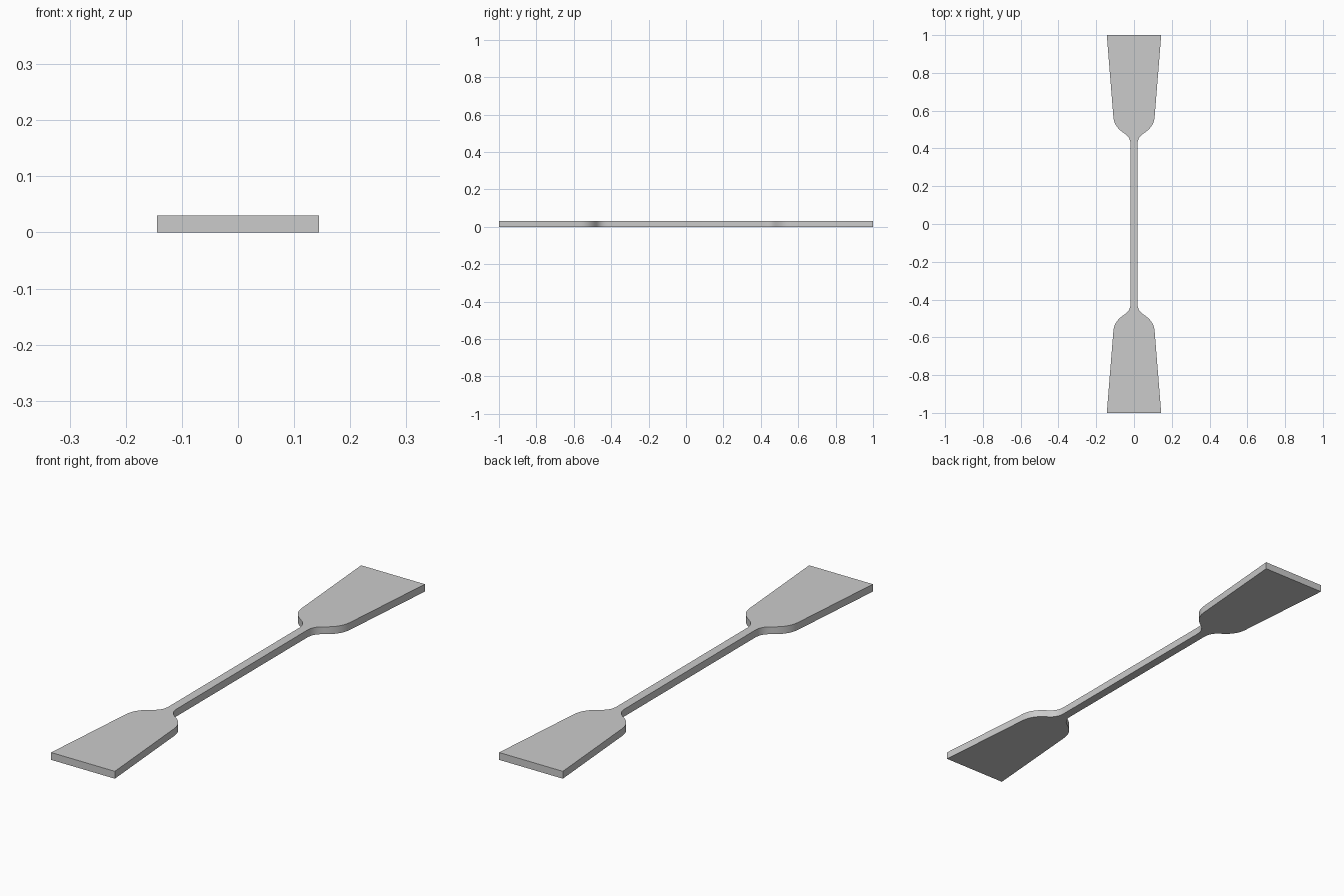
import bpy
import bmesh
from mathutils import Vector

cube = bpy.data.objects.get("Cube")
if cube:
    bpy.data.objects.remove(cube, do_unlink=True)

THICKNESS = 0.03


def arc(start, control, end, steps=7):
    """Points along a quadratic curve."""
    a, b, c = Vector(start), Vector(control), Vector(end)
    ts = [i / steps for i in range(steps + 1)]
    return [a * (1 - t) ** 2 + b * 2 * t * (1 - t) + c * t * t for t in ts]


# One quarter of the outline: shaft, neck fillet, rounded shoulder, flared tip
neck = arc((0.018, 0.42), (0.018, 0.458), (0.05, 0.479))
shoulder = arc((0.05, 0.479), (0.104, 0.512), (0.109, 0.565))
quarter = neck + shoulder[1:] + [Vector((0.144, 1.0))]

# Mirror the quarter into a closed counter-clockwise outline
right = [(p.x, -p.y) for p in reversed(quarter)] + [(p.x, p.y) for p in quarter]
outline = right + [(-x, y) for x, y in reversed(right)]

# Extrude the outline into a flat double-ended paddle
bm = bmesh.new()
base = bm.faces.new([bm.verts.new((x, y, 0)) for x, y in outline])
top = bmesh.ops.extrude_face_region(bm, geom=[base], use_keep_orig=True)
verts = [g for g in top["geom"] if isinstance(g, bmesh.types.BMVert)]
bmesh.ops.translate(bm, verts=verts, vec=(0, 0, THICKNESS))
bmesh.ops.recalc_face_normals(bm, faces=bm.faces)
mesh = bpy.data.meshes.new("double_paddle")
bm.to_mesh(mesh)
bm.free()

paddle = bpy.data.objects.new("double_paddle", mesh)
bpy.context.collection.objects.link(paddle)

# Plain grey material
grey = bpy.data.materials.new("light_grey")
grey.use_nodes = True
colour = (0.6, 0.6, 0.6, 1)
grey.diffuse_color = colour
grey.node_tree.nodes["Principled BSDF"].inputs["Base Color"].default_value = colour
mesh.materials.append(grey)

# Smooth curved sides with sharp rims
bpy.ops.object.select_all(action="DESELECT")
paddle.select_set(True)
bpy.context.view_layer.objects.active = paddle
bpy.ops.object.shade_smooth_by_angle()
